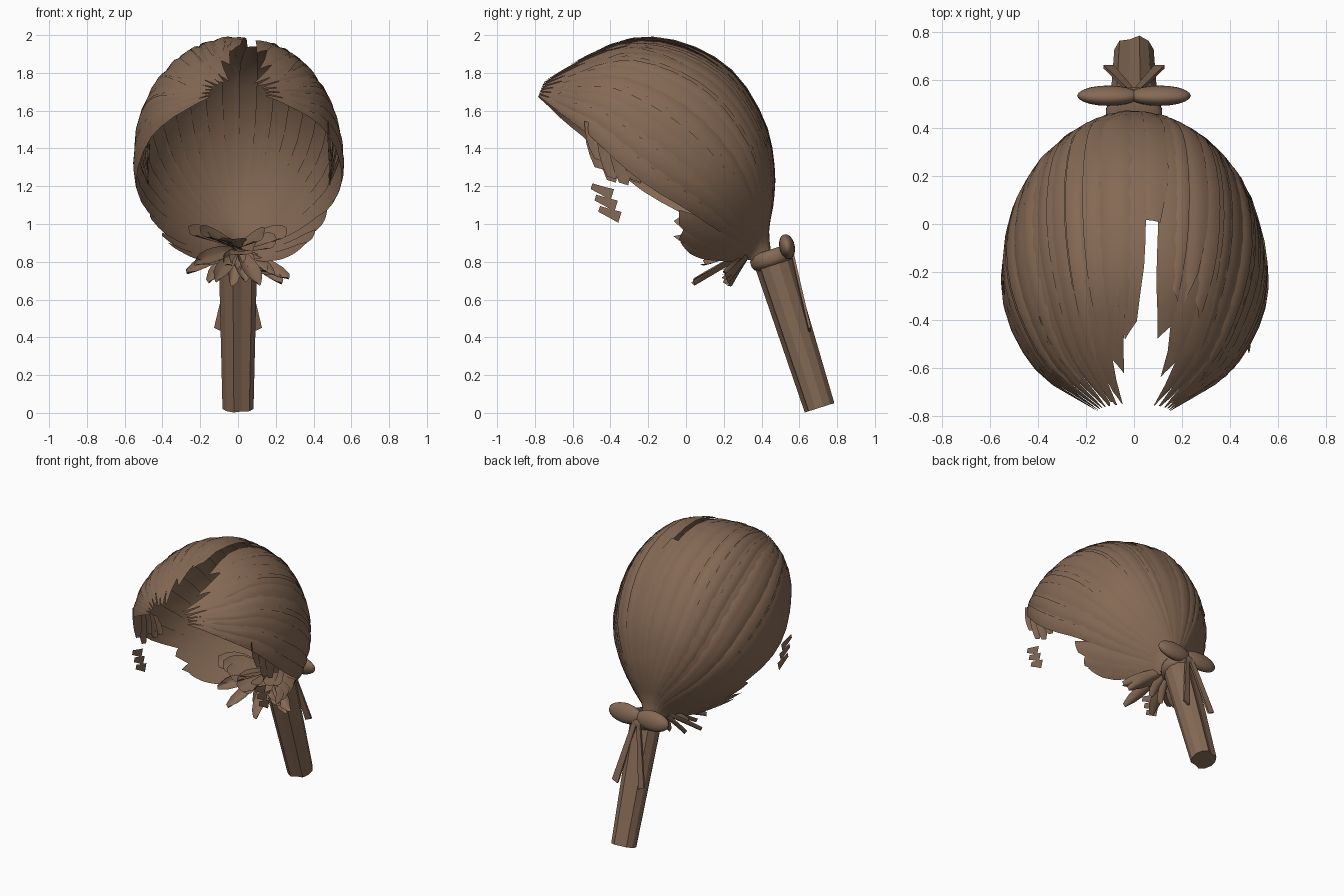
import bpy, bmesh, random
from math import sin, cos, pi, radians
from mathutils import Vector, Matrix

random.seed(4)
if "Cube" in bpy.data.objects:
    bpy.data.objects.remove(bpy.data.objects["Cube"])

brown = bpy.data.materials.new("brown hair")
brown.use_nodes = True
COLOUR = (0.235, 0.142, 0.09, 1)
brown.diffuse_color = COLOUR
brown.node_tree.nodes["Principled BSDF"].inputs["Base Color"].default_value = COLOUR


def finish(name, bm, smooth=True):
    mesh = bpy.data.meshes.new(name)
    bm.to_mesh(mesh)
    bm.free()
    mesh.materials.append(brown)
    for p in mesh.polygons:
        p.use_smooth = smooth
    obj = bpy.data.objects.new(name, mesh)
    bpy.context.collection.objects.link(obj)


def add_grid(bm, rows, closed=False):
    """Skin rows of points; closed rows make a capped tube."""
    vs = [[bm.verts.new(p) for p in row] for row in rows]
    n = len(vs[0])
    for a, b in zip(vs, vs[1:]):
        for i in range(n if closed else n - 1):
            j = (i + 1) % n
            bm.faces.new((a[i], a[j], b[j], b[i]))
    if closed:
        bm.faces.new(vs[0][::-1])
        bm.faces.new(vs[-1])


def add_ribbon(bm, path, widths, side, cup):
    """Strip along a path, cupped across its width."""
    side = Vector(side).normalized()
    rows = []
    for i, p in enumerate(path):
        tangent = path[min(i + 1, len(path) - 1)] - path[max(i - 1, 0)]
        normal = tangent.cross(side).normalized()
        rows.append([p + side * widths[i] * u + normal * cup * u * u for u in (-1, -0.5, 0, 0.5, 1)])
    add_grid(bm, rows)


def catmull(values, s):
    i = min(int(s), len(values) - 2)
    t = s - i
    p1, p2 = values[i], values[i + 1]
    p0 = values[i - 1] if i > 0 else p1 * 2 - p2
    p3 = values[i + 2] if i + 2 < len(values) else p2 * 2 - p1
    return 0.5 * (p1 * 2 + (p2 - p0) * t + (p0 * 2 - p1 * 5 + p2 * 4 - p3) * t * t
                  + (p1 * 3 - p0 - p2 * 3 + p3) * t ** 3)


# Head stations from the tie to the fringe: crown (y, z), side edge (y, z), half width
STATIONS = [
    ((0.45, 0.85), (0.41, 0.81), 0.06),
    ((0.44, 0.97), (0.37, 0.87), 0.08),
    ((0.465, 1.12), (0.31, 0.92), 0.19),
    ((0.47, 1.30), (0.19, 1.00), 0.345),
    ((0.42, 1.54), (0.04, 1.12), 0.485),
    ((0.26, 1.80), (-0.15, 1.25), 0.55),
    ((0.02, 1.95), (-0.32, 1.38), 0.55),
    ((-0.25, 1.99), (-0.49, 1.52), 0.485),
    ((-0.52, 1.90), (-0.64, 1.60), 0.37),
    ((-0.75, 1.76), (-0.78, 1.68), 0.15),
]
CROWN = [Vector((0, *c)) for c, e, w in STATIONS]
EDGE = [Vector((0, *e)) for c, e, w in STATIONS]
WIDTH = [Vector((w, 0, 0)) for c, e, w in STATIONS]
LAST = len(STATIONS) - 1
PART = 8  # angle of the parting


def head_point(s, angle, lift):
    a = radians(angle)
    edge = catmull(EDGE, s)
    out = (catmull(CROWN, s) - edge) * cos(a) + catmull(WIDTH, s) * sin(a)
    return edge + out * lift


def add_lock(bm, angle, half, start, end, lift, tilt):
    """Lock of hair lying on the head, with a blunt slanted tip."""
    rows, count = [], 18
    slant = random.uniform(-0.25, 0.25)
    for i in range(count + 1):
        t = i / count
        taper = min(1, 0.5 + (1 - t) * 4)
        row = []
        for u in (-1, -0.5, 0, 0.5, 1):
            s = min(LAST, start + (end + slant * u - start) * t)
            row.append(head_point(s, angle + half * taper * u, lift + tilt * u + 0.008 * (1 - u * u)))
        rows.append(row)
    add_grid(bm, rows)


# Broad locks swept from the fringe back to the tie
bm = bmesh.new()
for k in range(-10, 9):
    end = min(LAST, 7.1 + abs(k) * 0.6) if k else 6.0
    add_lock(bm, PART + 10 * k, 7.2, 0, end, 0.985, 0.007)
finish("broad_locks", bm)

# Narrow outer locks that break up the surface
bm = bmesh.new()
for k in range(-11, 11):
    if k in (0, -1):
        continue
    angle = PART + 4 + 8 * k + random.uniform(-1.5, 1.5)
    end = min(LAST, 7 + abs(k) * 0.35) - random.uniform(0, 0.8)
    add_lock(bm, angle, random.uniform(3, 5), 0.2, end, 0.997, random.choice((-0.008, 0.008)))
finish("outer_locks", bm)

# Short locks that wrap under the back of the head
bm = bmesh.new()
for side in (1, -1):
    for k in range(3):
        add_lock(bm, side * (102 + 9 * k), 7, 0, 4 - 0.35 * k, 0.97, 0.012)
finish("under_locks", bm)

# Ragged temple locks and loose wisps below them
for side, label in ((1, "left"), (-1, "right")):
    bm = bmesh.new()
    for k in range(5):
        y = -0.49 + 0.065 * k
        top = Vector((side * (0.47 + 0.015 * k), y, 1.53 - 0.045 * k))
        tip = Vector((side * 0.48, y + 0.03, random.uniform(1.21, 1.28) + (0.07 if k == 0 else 0)))
        path = [top.lerp(tip, t / 4) for t in range(5)]
        add_ribbon(bm, path, [0.05, 0.055, 0.055, 0.045, 0.025], (0, 1, -0.3), 0.008)
    for k in range(3):
        a = Vector((side * 0.49, -0.5 + 0.02 * k, 1.2 - 0.06 * k))
        b = a + Vector((0, 0.11, -0.045))
        add_ribbon(bm, [a, a.lerp(b, 0.5), b], [0.016, 0.022, 0.03], (0, 0.3, 1), 0)
    finish(label + "_temple_locks", bm)

# Nape tufts: broad rounded upper petals and a ragged lower fan
ROOT = Vector((0, 0.36, 0.86))


def add_tuft(bm, tip, width, arch, point):
    mid = ROOT.lerp(tip, 0.5) + Vector((0, 0, arch))
    path = []
    for i in range(7):
        t = i / 6
        path.append(ROOT.lerp(mid, t).lerp(mid.lerp(tip, t), t))
    widths = [width * w for w in (0.25, 0.5, 0.75, 0.95, 1, 0.85, point)]
    d = tip - ROOT
    roll = random.uniform(-0.5, 0.5) * d.length
    add_ribbon(bm, path, widths, (-d.y, d.x, d.x + roll), 0.025)


bm = bmesh.new()
for k in range(9):
    a = (k - 4) / 4
    tip = Vector((0.25 * a, 0.03 + 0.1 * abs(a), 0.86 + 0.05 * abs(a) + random.uniform(-0.05, 0.04)))
    add_tuft(bm, tip, 0.085, 0.03, 0.5)
finish("upper_nape_tufts", bm)

bm = bmesh.new()
for k in range(15):
    a = (k - 7) / 7
    tip = Vector((0.27 * a, 0.04 + 0.22 * random.random(), 0.67 + 0.12 * random.random()))
    add_tuft(bm, tip, 0.045, random.uniform(-0.03, 0.02), 0.3)
finish("lower_nape_tufts", bm)

# Faceted ponytail with a groove, leaning backwards
top, bottom = Vector((0, 0.455, 0.82)), Vector((0, 0.707, 0.027))
axis = (bottom - top).normalized()
across = Vector((1, 0, 0))
depth = axis.cross(across)


def ring(centre, radius, sides, groove=1.0):
    pts = []
    for i in range(sides):
        a = 2 * pi * (i + 0.5) / sides
        r = radius * (groove if i in (2, 8) else 1)
        pts.append(centre + (across * cos(a) + depth * sin(a)) * r)
    return pts


bm = bmesh.new()
add_grid(bm, [ring(top.lerp(bottom, t), 0.105 - 0.02 * t, 12, 0.8) for t in (0, 0.33, 0.66, 1)], True)
finish("ponytail", bm, False)

# Rounded hair band
bm = bmesh.new()
add_grid(bm, [ring(top + axis * h, r, 20) for h, r in
              ((-0.045, 0.085), (-0.035, 0.108), (-0.012, 0.119),
               (0.015, 0.119), (0.035, 0.108), (0.045, 0.085))], True)
finish("hair_band", bm)

# Bow: two loops meeting in the middle and two hanging tails
for side, label in ((1, "left"), (-1, "right")):
    bm = bmesh.new()
    bmesh.ops.create_uvsphere(bm, u_segments=20, v_segments=12, radius=1)
    bm.transform(Matrix.Translation((side * 0.107, 0.535, 0.88)) @ Matrix.Rotation(radians(12), 4, "X")
                 @ Matrix.Diagonal((0.13, 0.041, 0.067, 1)))
    finish(label + "_bow_loop", bm)

    bm = bmesh.new()
    start = Vector((side * 0.015, 0.56, 0.85))
    end = Vector((side * 0.105, 0.655, 0.44))
    rows = []
    for t in (0, 0.5, 1):
        c, w = start.lerp(end, t), 0.014 + 0.008 * t
        rows.append([c + Vector((w * a, 0.007 * b, 0.01 * a * side))
                     for a, b in ((-1, -1), (1, -1), (1, 1), (-1, 1))])
    add_grid(bm, rows, True)
    finish(label + "_bow_tail", bm, False)
